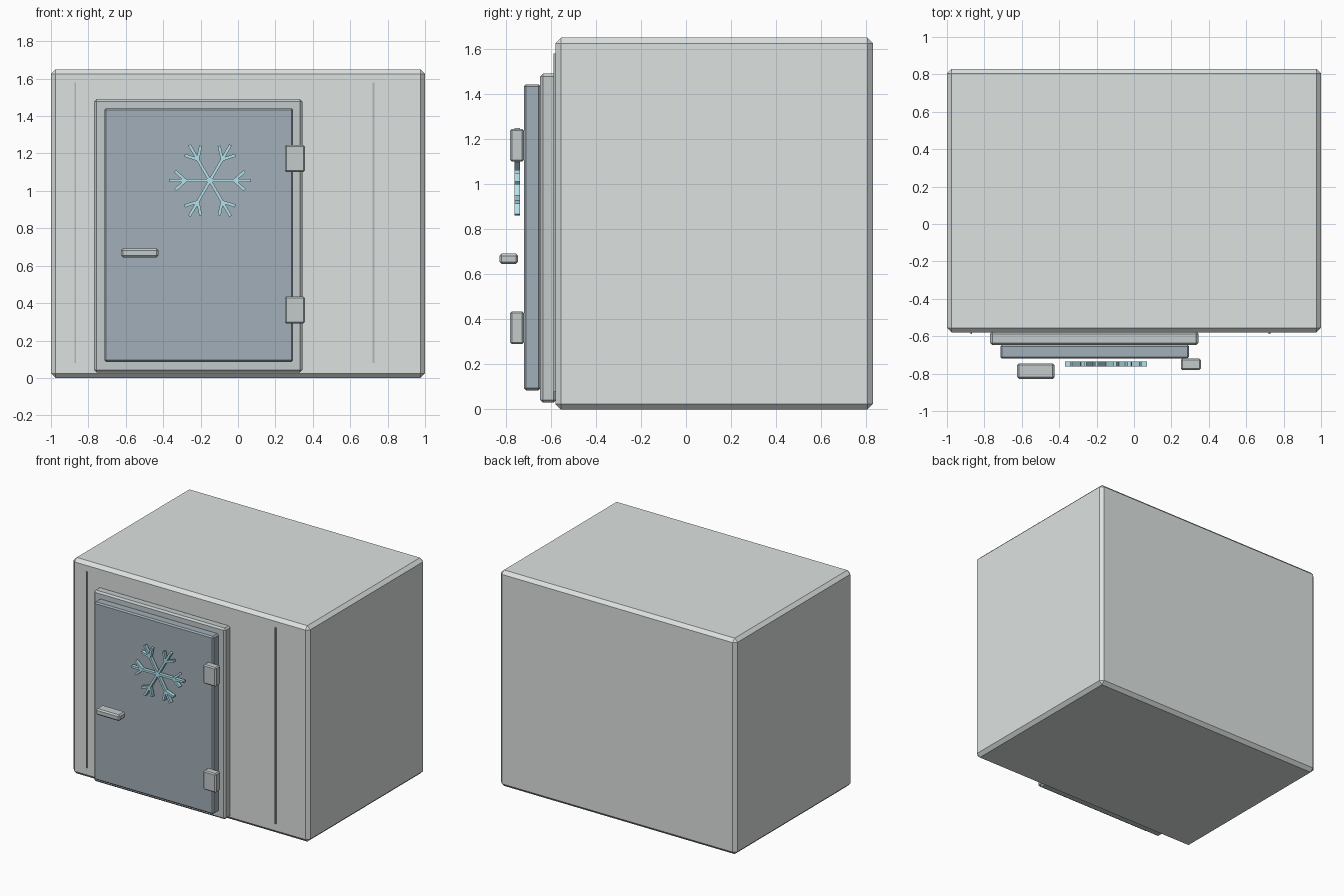
import bpy, bmesh, math
from mathutils import Matrix, Vector

if "Cube" in bpy.data.objects:
    bpy.data.objects.remove(bpy.data.objects["Cube"])


def material(name, color):
    m = bpy.data.materials.new(name)
    m.diffuse_color = (*color, 1)
    m.use_nodes = True
    m.node_tree.nodes["Principled BSDF"].inputs["Base Color"].default_value = m.diffuse_color
    return m


def finish(bm, name, mat):
    mesh = bpy.data.meshes.new(name)
    bm.to_mesh(mesh)
    bm.free()
    ob = bpy.data.objects.new(name, mesh)
    bpy.context.collection.objects.link(ob)
    mesh.materials.append(mat)
    return ob


def box(name, x, y, z, mat, bevel=0.0):
    """Chamfered box from (min, max) ranges on each axis."""
    lo, hi = Vector((x[0], y[0], z[0])), Vector((x[1], y[1], z[1]))
    bm = bmesh.new()
    bmesh.ops.create_cube(bm, size=1, matrix=Matrix.Translation((lo + hi) / 2)
                          @ Matrix.Diagonal((*(hi - lo), 1)))
    ob = finish(bm, name, mat)
    if bevel:
        mod = ob.modifiers.new("chamfer", 'BEVEL')
        mod.width = bevel
        mod.segments = 1
    return ob


panel = material("panel", (0.72, 0.76, 0.75))
steel = material("steel", (0.55, 0.59, 0.60))
door_blue = material("door_blue", (0.36, 0.43, 0.48))
seam_grey = material("seam_grey", (0.45, 0.48, 0.49))
ice = material("ice", (0.45, 0.76, 0.85))

# Insulated room, door frame and door
box("cold_room_body", (-1, 1), (-0.58, 0.83), (0, 1.65), panel, 0.025)
box("door_frame", (-0.77, 0.345), (-0.648, -0.575), (0.03, 1.49), steel, 0.013)
box("door", (-0.715, 0.295), (-0.72, -0.645), (0.085, 1.443), door_blue, 0.01)

# Panel seams on the front wall
for side, x in (("left", -0.87), ("right", 0.725)):
    box("panel_seam_" + side, (x - 0.005, x + 0.005), (-0.588, -0.575),
        (0.08, 1.58), seam_grey)

# Hinges and handle
for level, z in (("lower", 0.29), ("upper", 1.1)):
    box("hinge_" + level, (0.25, 0.357), (-0.78, -0.72), (z, z + 0.145), steel, 0.008)
box("handle", (-0.625, -0.425), (-0.828, -0.745), (0.645, 0.692), steel, 0.01)

# Snowflake emblem: six arms, each with two side branches
centre = Matrix.Translation((-0.15, -0.749, 1.055))
bm = bmesh.new()


def bar(frame, length, width):
    bmesh.ops.create_cube(bm, size=1, matrix=frame
                          @ Matrix.Translation((length / 2, 0, 0))
                          @ Matrix.Diagonal((length, 0.026, width, 1)))


for i in range(6):
    arm = centre @ Matrix.Rotation(math.radians(60 * i), 4, 'Y')
    bar(arm, 0.22, 0.016)
    for s in (-1, 1):
        bar(arm @ Matrix.Translation((0.13, 0, 0))
            @ Matrix.Rotation(math.radians(42 * s), 4, 'Y'), 0.075, 0.016)
finish(bm, "snowflake", ice)
